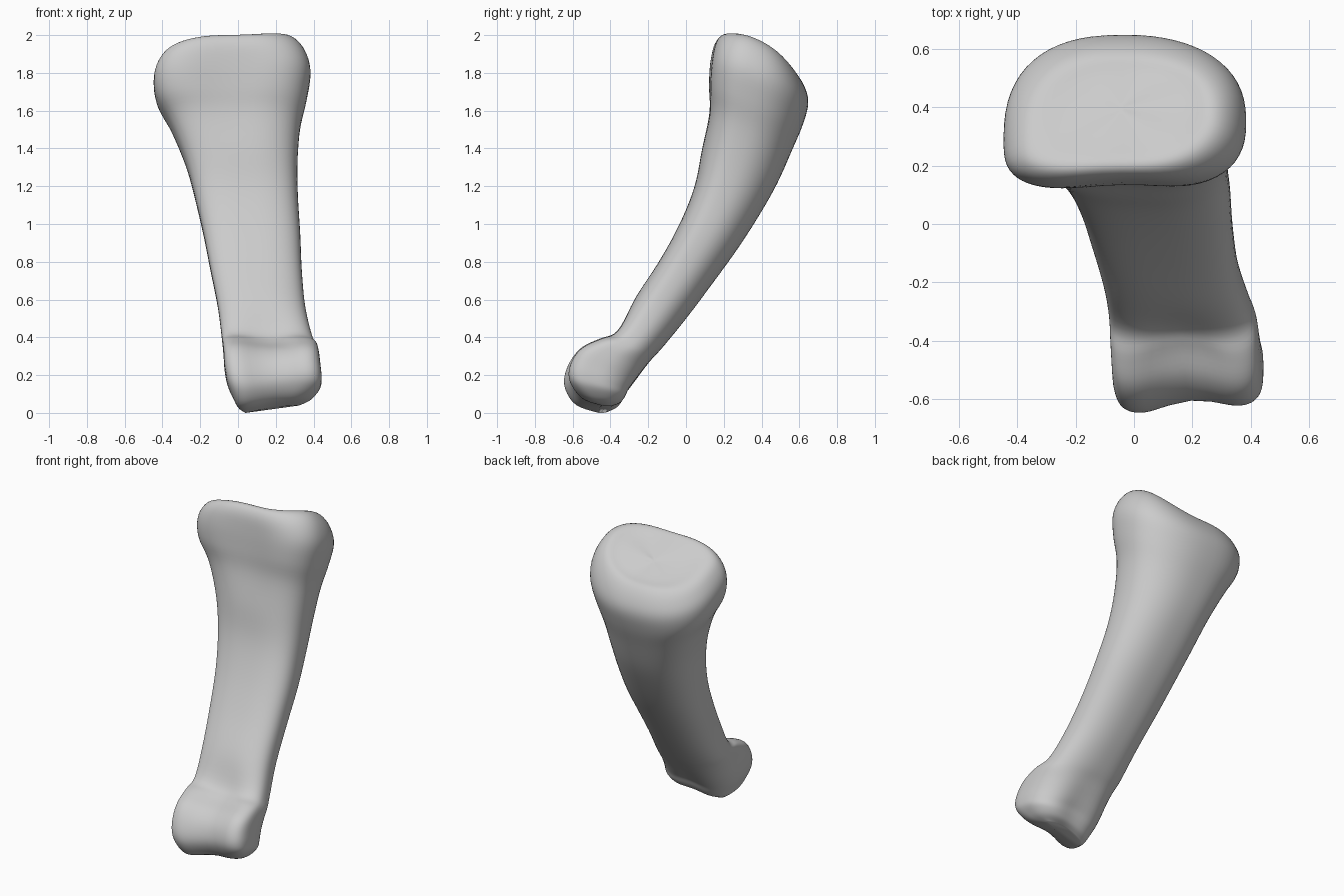
import bpy
import bmesh
from math import cos, sin, pi, exp, sqrt
from mathutils import Vector

cube = bpy.data.objects.get("Cube")
if cube:
    bpy.data.objects.remove(cube, do_unlink=True)

RING = 64  # points around the bone
STEPS = 5  # interpolated rings between two sections

# Sections: front y, front z, back y, back z, x min, x max,
# squareness of the front, groove depth, side tilt
SECTIONS = [
    # tilted joint facet and rim
    (.39, 1.895, .40, 1.89, -.05, -.04, 2.4, 0, .005),
    (.28, 1.96, .51, 1.83, -.24, .17, 2.4, 0, .04),
    (.195, 2.008, .58, 1.80, -.36, .27, 2.5, .02, .065),
    (.14, 1.97, .63, 1.725, -.42, .345, 2.6, .04, .065),
    # flared base
    (.107, 1.87, .648, 1.64, -.447, .385, 2.7, .07, .045),
    (.10, 1.74, .62, 1.53, -.43, .365, 2.7, .07, .02),
    (.11, 1.60, .565, 1.40, -.36, .33, 2.6, .04, 0),
    # shaft
    (.085, 1.40, .485, 1.22, -.28, .315, 2.6, 0, 0),
    (.045, 1.20, .395, 1.06, -.23, .318, 2.7, 0, 0),
    (-.035, 1.0, .28, .88, -.185, .33, 2.7, 0, 0),
    (-.145, .80, .15, .70, -.147, .338, 2.7, 0, 0),
    (-.275, .60, .0, .50, -.107, .357, 2.7, 0, 0),
]
HEAD = [
    # neck, lip and rounded twin knuckle
    (-.375, .44, -.13, .34, -.087, .395, 3, .09, 0),
    (-.47, .405, -.175, .28, -.082, .42, 3.5, .21, 0),
    (-.565, .36, -.22, .21, -.077, .43, 4, .18, 0),
    (-.625, .29, -.265, .14, -.072, .437, 4, .15, 0),
    (-.66, .20, -.30, .085, -.057, .443, 4, .15, 0),
    (-.65, .12, -.325, .045, -.03, .435, 4, .14, 0),
    (-.59, .04, -.36, .015, .0, .39, 3.5, .1, 0),
    (-.47, .0, -.41, .0, .04, .32, 3, 0, 0),
]


def clamp(value):
    return max(0.0, min(1.0, value))


def spline(rows):
    """Smooth Catmull-Rom blend through the section rows."""
    result = []
    for i in range(len(rows) - 1):
        quad = (rows[max(i - 1, 0)], rows[i], rows[i + 1],
                rows[min(i + 2, len(rows) - 1)])
        for k in range(STEPS):
            t = k / STEPS
            result.append([
                b + t / 2 * (c - a + t * (2 * a - 5 * b + 4 * c - d
                                          + t * (3 * (b - c) + d - a)))
                for a, b, c, d in zip(*quad)])
    result.append(list(rows[-1]))
    return result


def power(value, exponent):
    return abs(value) ** (2 / exponent) * (1 if value >= 0 else -1)


def section_point(row, angle):
    fy, fz, by, bz, x0, x1, square, groove, tilt = row
    front, back = Vector((0, fy, fz)), Vector((0, by, bz))
    c, s = cos(angle), sin(angle)

    # the front is squarer than the back, the right fuller than the left
    n = (square if s < 0 else 2.2) * (1.15 if c < 0 else 1)
    u, v = power(c, n), power(s, n)
    widest = .39 + .04 * u
    t = widest + v * (widest if s < 0 else 1 - widest)

    # the left rim arches up, the right rim drops
    arch = sqrt(clamp(4 * t * (1 - t))) if u > 0 else -.6 * abs(u)
    lift = tilt * arch * abs(u)

    # shallow furrow along the middle of the front, and behind the head
    head = clamp((.4 - (fz + bz) / 2) / .25)
    furrow = groove * exp(-(u / .55) ** 2) * abs(v)
    t += furrow if s < 0 else -furrow * head * .5

    chord = back - front
    normal = Vector((0, -chord.z, chord.y)).normalized()
    p = front + chord * t + normal * lift
    p.x = (x0 + x1) / 2 + u * (x1 - x0) / 2

    # the left knuckle is smaller than the right one
    k = clamp((.35 - p.z) / .3)
    side = max(0, p.x - .04)
    p.y += .11 * side * k
    p.z += k * (.13 * side + .015 * exp(-((p.x - .2) / .1) ** 2))
    return p


def loft(name, rows, material):
    bm = bmesh.new()
    rings = [[bm.verts.new(section_point(row, 2 * pi * j / RING))
              for j in range(RING)] for row in spline(rows)]
    for upper, lower in zip(rings, rings[1:]):
        for j in range(RING):
            k = (j + 1) % RING
            bm.faces.new((upper[j], lower[j], lower[k], upper[k]))
    bm.faces.new(rings[0])
    bm.faces.new(rings[-1][::-1])

    # even out the surface, then stand it on the ground
    for _ in range(2):
        bmesh.ops.smooth_vert(bm, verts=bm.verts, factor=.4,
                              use_axis_x=True, use_axis_y=True, use_axis_z=True)
    low = min(v.co.z for v in bm.verts)
    bmesh.ops.translate(bm, verts=bm.verts, vec=(0, 0, -low))
    bmesh.ops.recalc_face_normals(bm, faces=bm.faces)

    mesh = bpy.data.meshes.new(name)
    bm.to_mesh(mesh)
    bm.free()
    mesh.materials.append(material)
    for face in mesh.polygons:
        face.use_smooth = True
    obj = bpy.data.objects.new(name, mesh)
    bpy.context.collection.objects.link(obj)
    return obj


# Plain grey bone
grey = bpy.data.materials.new("bone grey")
grey.use_nodes = True
colour = (.6, .6, .6, 1)
grey.diffuse_color = colour
grey.node_tree.nodes["Principled BSDF"].inputs["Base Color"].default_value = colour

loft("finger_bone", SECTIONS + HEAD, grey)
